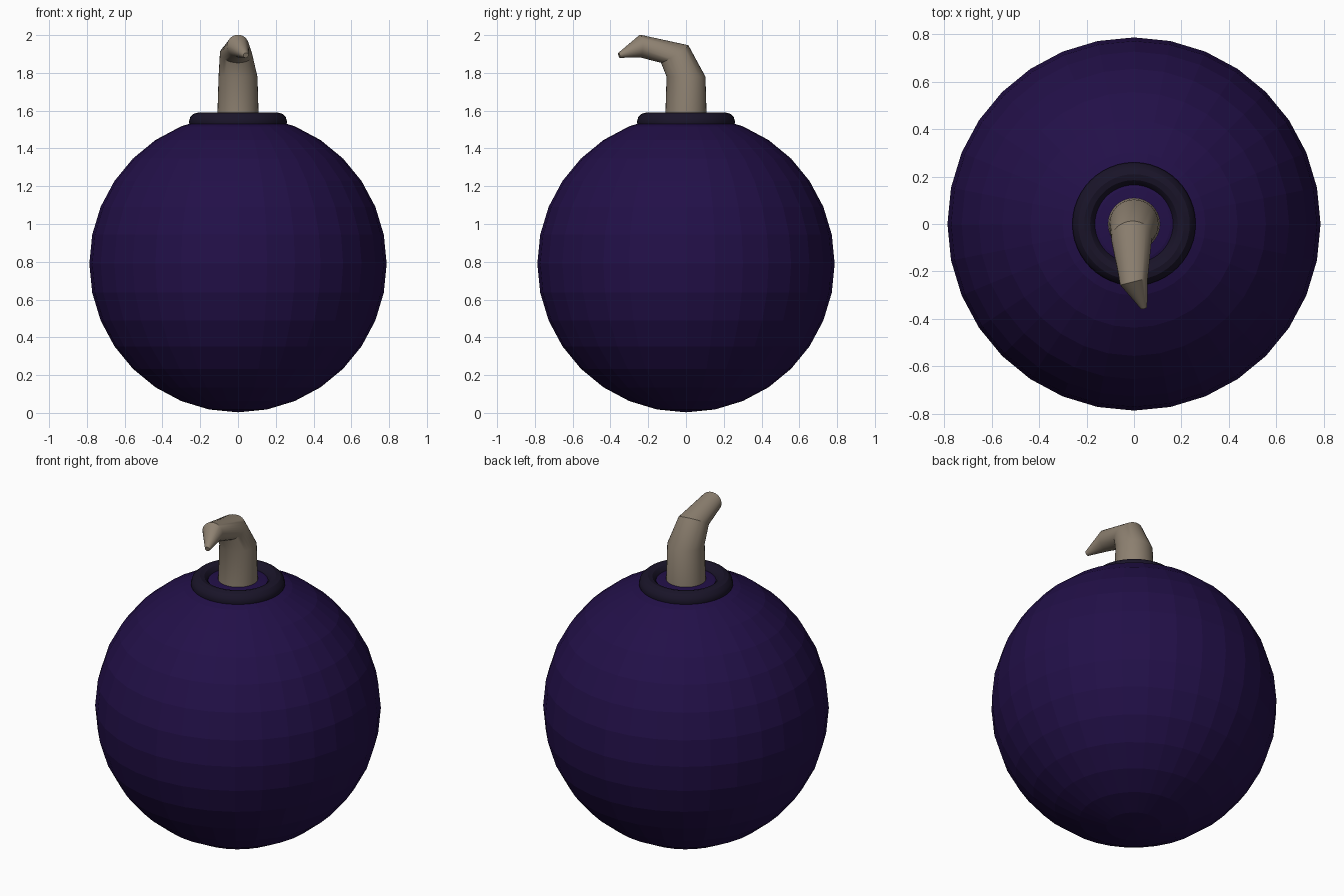
import bpy, bmesh, math
from mathutils import Vector

if "Cube" in bpy.data.objects:
    bpy.data.objects.remove(bpy.data.objects["Cube"])


def paint(obj, name, rgb):
    mat = bpy.data.materials.new(name)
    mat.diffuse_color = (*rgb, 1)
    mat.use_nodes = True
    mat.node_tree.nodes["Principled BSDF"].inputs["Base Color"].default_value = mat.diffuse_color
    obj.data.materials.append(mat)


# Round body
bpy.ops.mesh.primitive_uv_sphere_add(segments=32, ring_count=16, radius=0.787,
                                     location=(0, 0, 0.79))
body = bpy.context.object
body.name = "body"
paint(body, "dark_purple", (0.016, 0.005, 0.065))

# Collar ring around the fuse
bpy.ops.mesh.primitive_torus_add(major_segments=48, minor_segments=12,
                                 major_radius=0.21, minor_radius=0.05,
                                 location=(0, 0, 1.54))
collar = bpy.context.object
collar.name = "collar"
bpy.ops.object.shade_smooth_by_angle()
paint(collar, "near_black", (0.010, 0.007, 0.022))

# Bent tapering fuse: (centre, section normal, radius)
SIDES = 32
sections = [
    ((0, 0, 1.55), (0, 0, 1), 0.11),
    ((0, 0, 1.78), (0, 0, 1), 0.103),
    ((-0.01, -0.06, 1.90), (0.08, -0.54, 0.84), 0.086),
    ((0.0, -0.243, 1.942), (0.25, -1, 0.0), 0.06),
    ((0.042, -0.354, 1.893), (0.3, -1, -0.3), 0.014),
]
bm = bmesh.new()
rings = []
for centre, normal, radius in sections:
    n = Vector(normal).normalized()
    u = Vector((1, 0, 0))
    u = (u - n * u.dot(n)).normalized()
    v = n.cross(u)
    ring = []
    for i in range(SIDES):
        a = 2 * math.pi * i / SIDES
        ring.append(bm.verts.new(
            Vector(centre) + radius * (u * math.cos(a) + v * math.sin(a))))
    rings.append(ring)
for lo, hi in zip(rings, rings[1:]):
    for i in range(SIDES):
        j = (i + 1) % SIDES
        bm.faces.new((lo[i], lo[j], hi[j], hi[i]))
bm.faces.new(rings[0][::-1])
bm.faces.new(rings[-1])
mesh = bpy.data.meshes.new("fuse")
bm.to_mesh(mesh)
bm.free()
fuse = bpy.data.objects.new("fuse", mesh)
bpy.context.collection.objects.link(fuse)
paint(fuse, "tan_cord", (0.27, 0.22, 0.165))
bpy.ops.object.select_all(action='DESELECT')
fuse.select_set(True)
bpy.context.view_layer.objects.active = fuse
bpy.ops.object.shade_smooth_by_angle(angle=math.radians(30))
